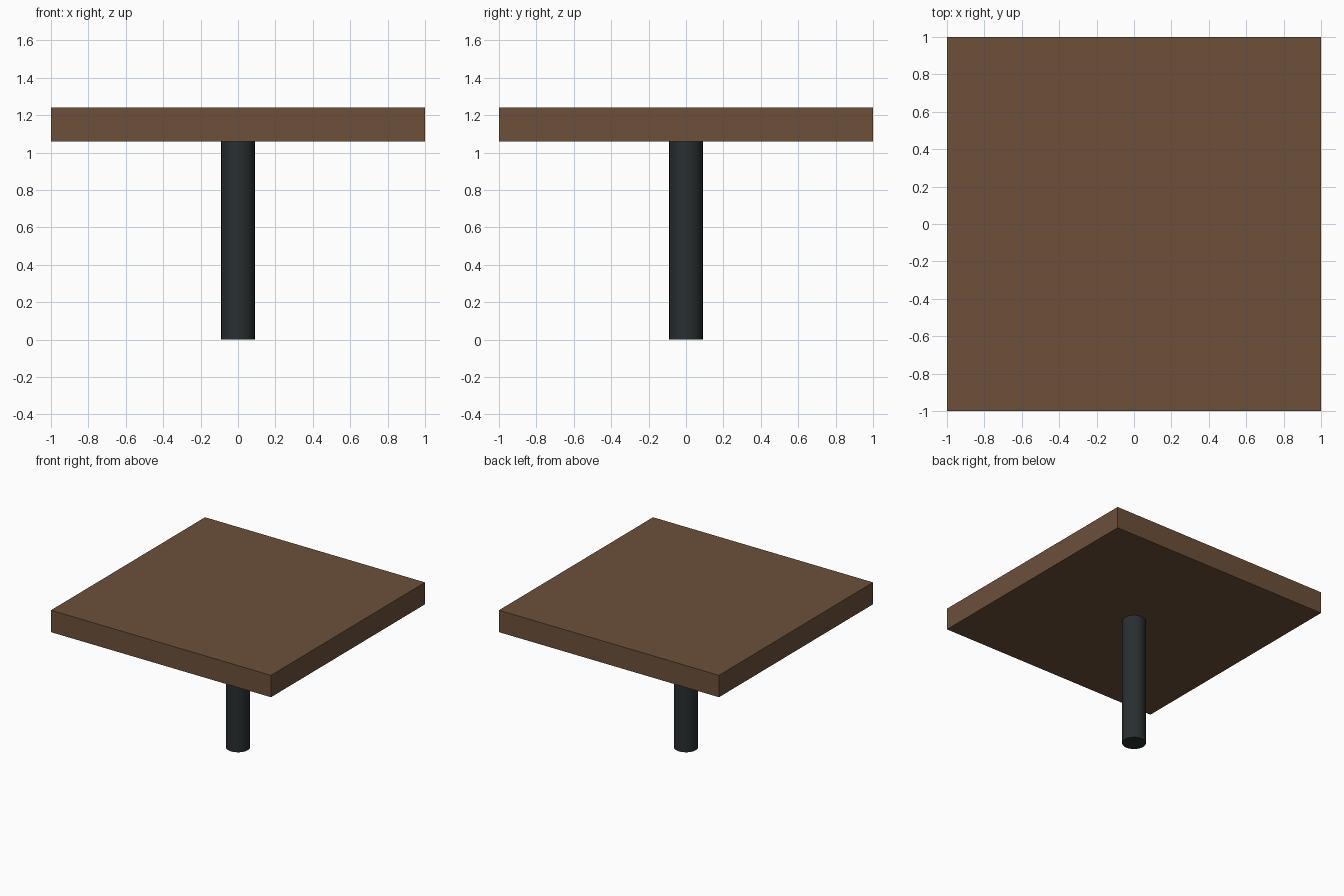
import bpy

default_cube = bpy.data.objects.get("Cube")
if default_cube:
    bpy.data.objects.remove(default_cube, do_unlink=True)

WIDTH = 2.0
UNDERSIDE = 1.06
THICKNESS = 0.18
POST_RADIUS = 0.09


def make_material(name, rgb, roughness):
    mat = bpy.data.materials.new(name)
    mat.use_nodes = True
    mat.diffuse_color = (*rgb, 1)
    shader = next(n for n in mat.node_tree.nodes if n.type == 'BSDF_PRINCIPLED')
    shader.inputs["Base Color"].default_value = (*rgb, 1)
    shader.inputs["Roughness"].default_value = roughness
    return mat


def finish(name, mat):
    obj = bpy.context.object
    obj.name = obj.data.name = name
    obj.data.materials.append(mat)
    return obj


wood = make_material("brown_wood", (0.15, 0.08, 0.042), 0.7)
metal = make_material("dark_metal", (0.022, 0.028, 0.03), 0.5)

# Square slab top
bpy.ops.mesh.primitive_cube_add(size=1, location=(0, 0, UNDERSIDE + THICKNESS / 2))
top = finish("table_top", wood)
top.scale = (WIDTH, WIDTH, THICKNESS)
bpy.ops.object.transform_apply(location=False, rotation=False, scale=True)

# Round central post reaching the underside of the slab
bpy.ops.mesh.primitive_cylinder_add(vertices=32, radius=POST_RADIUS, depth=UNDERSIDE,
                                    location=(0, 0, UNDERSIDE / 2))
finish("center_post", metal)
bpy.ops.object.shade_smooth_by_angle()
